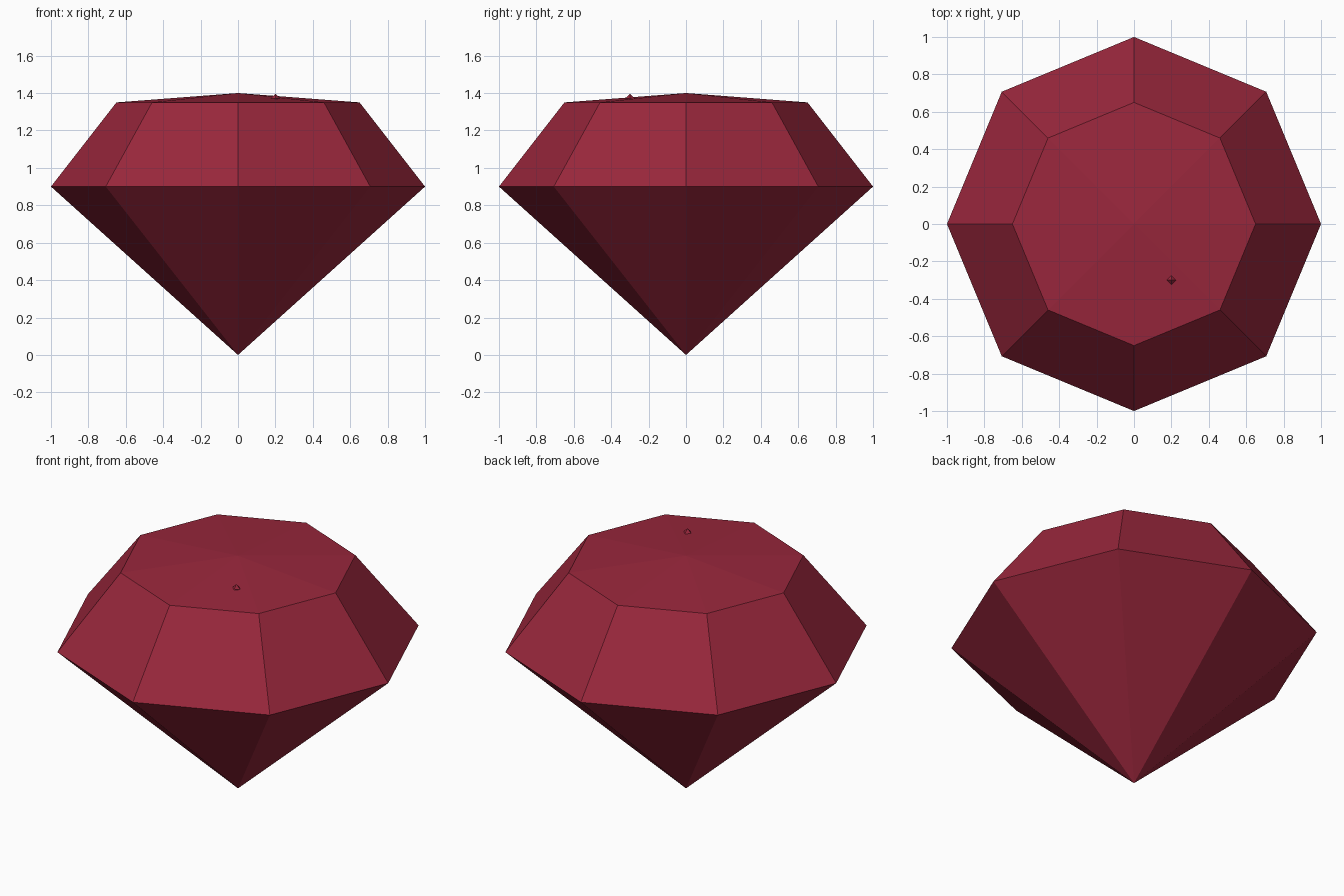
import bpy
import bmesh
from math import sin, cos, pi

cube = bpy.data.objects.get("Cube")
if cube:
    bpy.data.objects.remove(cube, do_unlink=True)

SIDES = 8


def make_material(name, color):
    mat = bpy.data.materials.new(name)
    mat.use_nodes = True
    mat.diffuse_color = color
    mat.node_tree.nodes["Principled BSDF"].inputs["Base Color"].default_value = color
    return mat


def make_object(name, bm, mat):
    bmesh.ops.recalc_face_normals(bm, faces=bm.faces)
    mesh = bpy.data.meshes.new(name)
    bm.to_mesh(mesh)
    bm.free()
    mesh.materials.append(mat)
    obj = bpy.data.objects.new(name, mesh)
    bpy.context.collection.objects.link(obj)
    return obj


def faceted_solid(name, sides, bottom, rings, top, mat, center=(0, 0)):
    """Point at the bottom, rings of (radius, height), point at the top."""
    cx, cy = center
    bm = bmesh.new()
    low = bm.verts.new((cx, cy, bottom))
    high = bm.verts.new((cx, cy, top))
    loops = [[bm.verts.new((cx + r * cos(2 * pi * i / sides),
                            cy + r * sin(2 * pi * i / sides), z))
              for i in range(sides)] for r, z in rings]
    for i in range(sides):
        j = (i + 1) % sides
        bm.faces.new((low, loops[0][j], loops[0][i]))
        for a, b in zip(loops, loops[1:]):
            bm.faces.new((a[i], a[j], b[j], b[i]))
        bm.faces.new((loops[-1][i], loops[-1][j], high))
    return make_object(name, bm, mat)


ruby = make_material("ruby red", (0.32, 0.02, 0.045, 1))

# Cut stone: pointed pavilion, wide girdle, sloping crown, shallow table
faceted_solid("gemstone", SIDES, 0, [(1, 0.9), (0.65, 1.35)], 1.4, ruby)

# Tiny raised glint on the table
faceted_solid("table_glint", 4, 1.347, [(0.025, 1.372)], 1.397, ruby, (0.2, -0.3))
